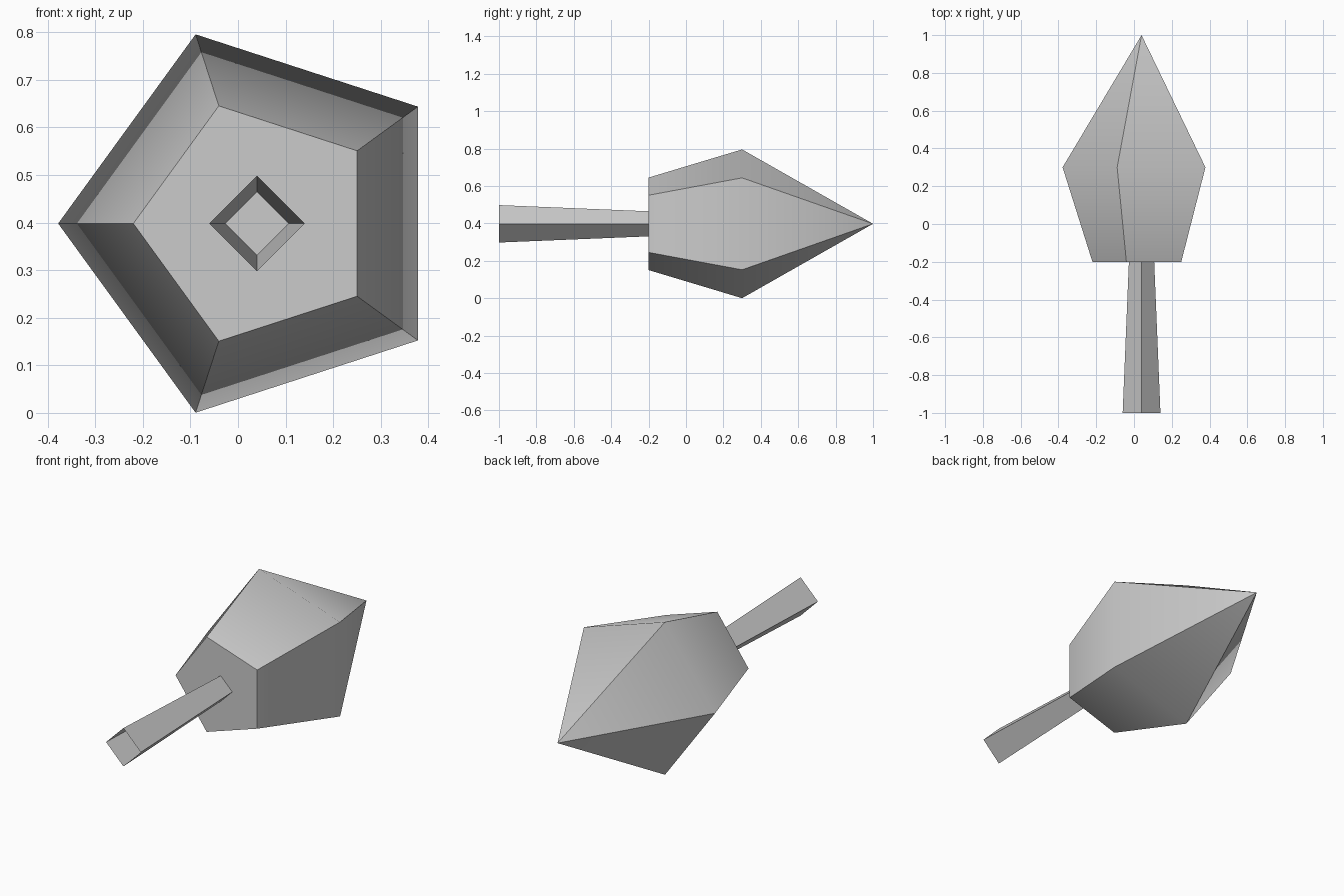
import bpy
import bmesh
import math

default_cube = bpy.data.objects.get("Cube")
if default_cube:
    bpy.data.objects.remove(default_cube, do_unlink=True)

CENTRE_X, CENTRE_Z = 0.04, 0.398

grey = bpy.data.materials.new("plain_grey")
grey.use_nodes = True
colour = (0.6, 0.6, 0.6, 1)
grey.diffuse_color = colour
grey.node_tree.nodes["Principled BSDF"].inputs["Base Color"].default_value = colour


def lofted_part(name, sides, rings, tip=None, cap_start=False):
    """Loft regular polygons along y from (y, radius) pairs, optionally to a point."""
    bm = bmesh.new()
    loops = []
    for y, radius in rings:
        angles = [math.pi + math.tau * i / sides for i in range(sides)]
        loops.append([bm.verts.new((CENTRE_X + radius * math.cos(a), y,
                                    CENTRE_Z + radius * math.sin(a))) for a in angles])
    for a, b in zip(loops, loops[1:]):
        for i in range(sides):
            j = (i + 1) % sides
            bm.faces.new((a[i], b[i], b[j], a[j]))
    if tip is not None:
        point = bm.verts.new((CENTRE_X, tip, CENTRE_Z))
        for i in range(sides):
            bm.faces.new((loops[-1][i], point, loops[-1][(i + 1) % sides]))
    if cap_start:
        bm.faces.new(loops[0])
    bm.normal_update()
    mesh = bpy.data.meshes.new(name)
    bm.to_mesh(mesh)
    bm.free()
    mesh.materials.append(grey)
    obj = bpy.data.objects.new(name, mesh)
    bpy.context.collection.objects.link(obj)
    # Soft along the length, crisp between the sides
    bpy.ops.object.select_all(action='DESELECT')
    obj.select_set(True)
    bpy.context.view_layer.objects.active = obj
    bpy.ops.object.shade_smooth_by_angle(angle=math.radians(50))
    return obj


# Five-sided pointed head, closed at the front
lofted_part("pointed_head", 5, [(-0.2, 0.26), (0.3, 0.418)], tip=1.0, cap_start=True)

# Four-sided hollow handle, open at the front and narrowing toward the head
lofted_part("hollow_handle", 4, [(-1.0, 0.1), (-0.2, 0.067)])
